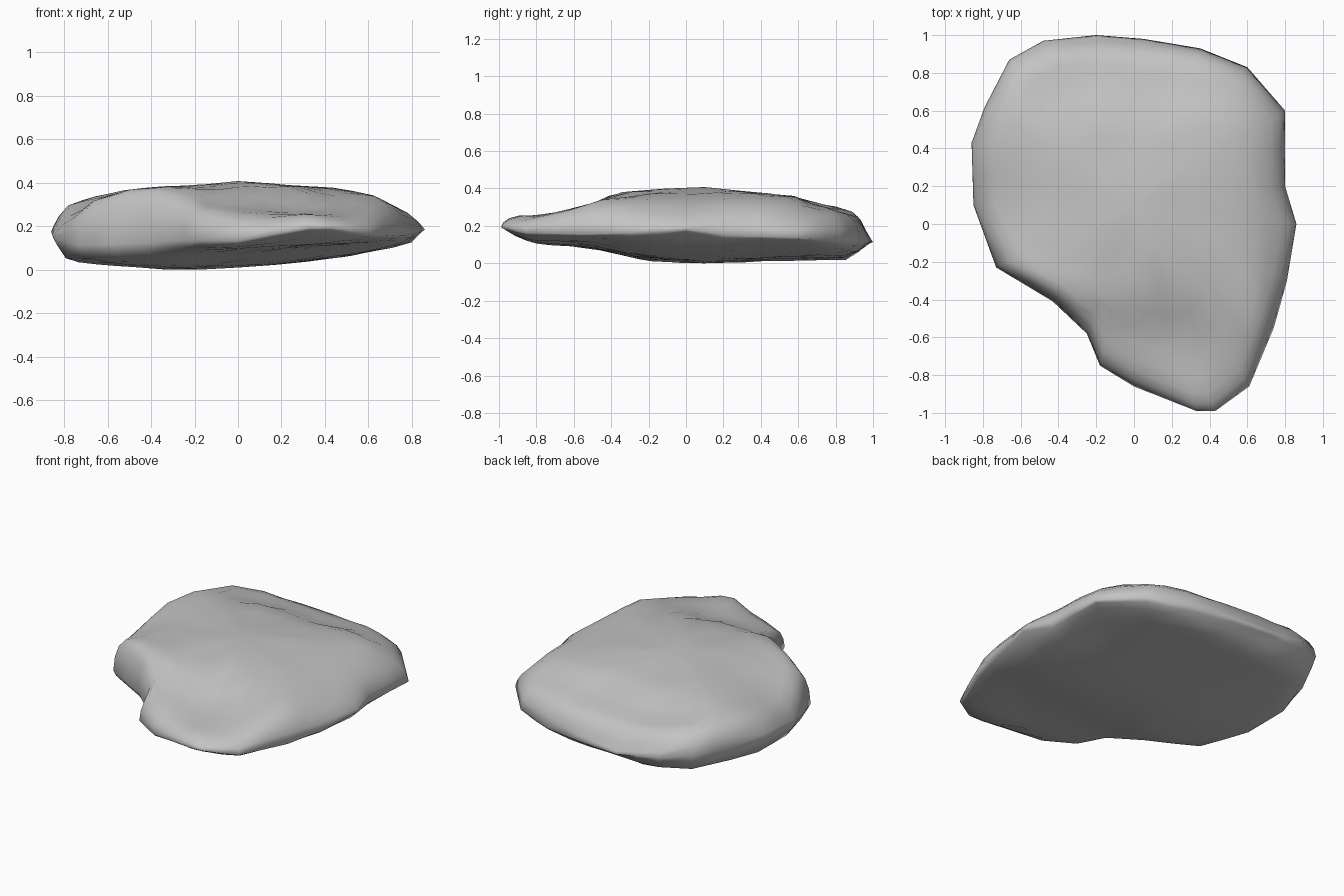
import bpy
import bmesh
import math
from mathutils import Vector, noise

cube = bpy.data.objects.get("Cube")
if cube:
    bpy.data.objects.remove(cube, do_unlink=True)

# Stone material
stone = bpy.data.materials.new("stone grey")
stone.use_nodes = True
grey = (0.55, 0.55, 0.55, 1)
stone.diffuse_color = grey
bsdf = stone.node_tree.nodes["Principled BSDF"]
bsdf.inputs["Base Color"].default_value = grey
bsdf.inputs["Roughness"].default_value = 0.9

# Rim outline (x, y, rim height), anticlockwise from the +x side
RIM = [(.86, 0, .2), (.8, .2, .17), (.8, .6, .15), (.6, .83, .14), (.35, .93, .13),
       (.05, .98, .13), (-.2, 1, .13), (-.48, .97, .17), (-.66, .87, .19),
       (-.79, .62, .2), (-.86, .43, .19), (-.85, .1, .16), (-.73, -.23, .13),
       (-.43, -.41, .14), (-.25, -.58, .15), (-.18, -.75, .15), (0, -.86, .15),
       (.33, -.99, .21), (.43, -.99, .21), (.61, -.86, .18), (.74, -.55, .17),
       (.81, -.3, .18)]
CENTRE = Vector((0, .1, 0))

# Height profiles of the upper and lower surfaces along each axis
TOP_X = [(-.86, .24), (-.8, .32), (-.5, .385), (0, .42), (.45, .39), (.63, .355),
         (.69, .325), (.8, .27), (.86, .22)]
TOP_Y = [(-1, .23), (-.9, .25), (-.75, .275), (-.53, .32), (-.4, .38), (-.18, .415),
         (.12, .42), (.58, .375), (.66, .33), (.92, .275), (1, .15)]
LOW_X = [(-.86, .13), (-.8, .05), (-.3, .005), (.2, .03), (.5, .07), (.8, .13), (.86, .19)]
LOW_Y = [(-1, .19), (-.85, .11), (-.5, .09), (-.2, .02), (.1, .005), (.5, .02),
         (.88, .03), (1, .12)]

# Hollows, and swellings with negative depth, in the top (x, y, radius, depth)
HOLLOWS = [(-.12, -.24, .1, .015), (.4, -.32, .1, .02), (.2, -.55, .12, .015),
           (.13, .62, .12, .015), (-.84, .06, .22, .07), (.74, .7, .2, .055),
           (-.58, .88, .16, -.03), (.33, -.95, .12, -.03)]


def sample(profile, value):
    """Linear interpolation along a profile."""
    if value <= profile[0][0]:
        return profile[0][1]
    for (a, za), (b, zb) in zip(profile, profile[1:]):
        if value <= b:
            return za + (zb - za) * (value - a) / (b - a)
    return profile[-1][1]


def surface(x, y, upper):
    bump = noise.noise(Vector((x * 4, y * 4, 3 if upper else 8))) * .01
    if not upper:
        # Underside is rounded off towards its corners
        return .2 - (.2 - sample(LOW_X, x)) * (.2 - sample(LOW_Y, y)) / .2 + abs(bump)
    z = min(sample(TOP_X, x), sample(TOP_Y, y)) + bump
    for hx, hy, radius, depth in HOLLOWS:
        z -= depth * math.exp(-((x - hx) ** 2 + (y - hy) ** 2) / radius ** 2)
    return z


def ring(bm, points, scale, blend, upper):
    verts = []
    for i, p in enumerate(points):
        # Wander inner rings a little so facets look broken rather than radial
        wander = .04 * noise.noise(Vector((i * .7, scale * 9, 1))) if scale < .9 else 0
        x, y, _ = CENTRE + (p - CENTRE) * scale * (1 + wander)
        z = p.z + (surface(x, y, upper) - p.z) * blend
        verts.append(bm.verts.new((x, y, z)))
    return verts


def bridge(bm, outer, inner, upper):
    n = len(outer)
    for i in range(n):
        j = (i + 1) % n
        face = [outer[i], outer[j], inner[j], inner[i]]
        bm.faces.new(face if upper else face[::-1])


# Rim with midpoints for a finer chipped edge
points = []
for i, p in enumerate(RIM):
    a, b = Vector(p), Vector(RIM[(i + 1) % len(RIM)])
    points.append(a)
    if (b - a).length > .22:
        points.append((a + b) / 2)

# Loft both surfaces inward from the shared rim
INNER = [(.84, 1), (.76, 1), (.67, 1), (.55, 1), (.4, 1), (.2, 1)]
LEVELS = {True: [(.988, .45), (.96, .78), (.91, .96)] + INNER,
          False: [(.98, .5), (.93, .88)] + INNER}
bm = bmesh.new()
rim = [bm.verts.new(p) for p in points]
for upper, levels in LEVELS.items():
    outer = rim
    for scale, blend in levels:
        inner = ring(bm, points, scale, blend, upper)
        bridge(bm, outer, inner, upper)
        outer = inner
    hub = bm.verts.new((CENTRE.x, CENTRE.y, surface(CENTRE.x, CENTRE.y, upper)))
    for i, v in enumerate(outer):
        w = outer[(i + 1) % len(outer)]
        bm.faces.new((v, w, hub) if upper else (w, v, hub))

# Rest the stone on the ground
lowest = min(v.co.z for v in bm.verts)
for v in bm.verts:
    v.co.z -= lowest
bmesh.ops.recalc_face_normals(bm, faces=bm.faces)

mesh = bpy.data.meshes.new("flat_stone")
bm.to_mesh(mesh)
bm.free()
mesh.materials.append(stone)
rock = bpy.data.objects.new("flat_stone", mesh)
bpy.context.collection.objects.link(rock)
bpy.ops.object.select_all(action="DESELECT")
rock.select_set(True)
bpy.context.view_layer.objects.active = rock
bpy.ops.object.shade_smooth_by_angle(angle=math.radians(100))
